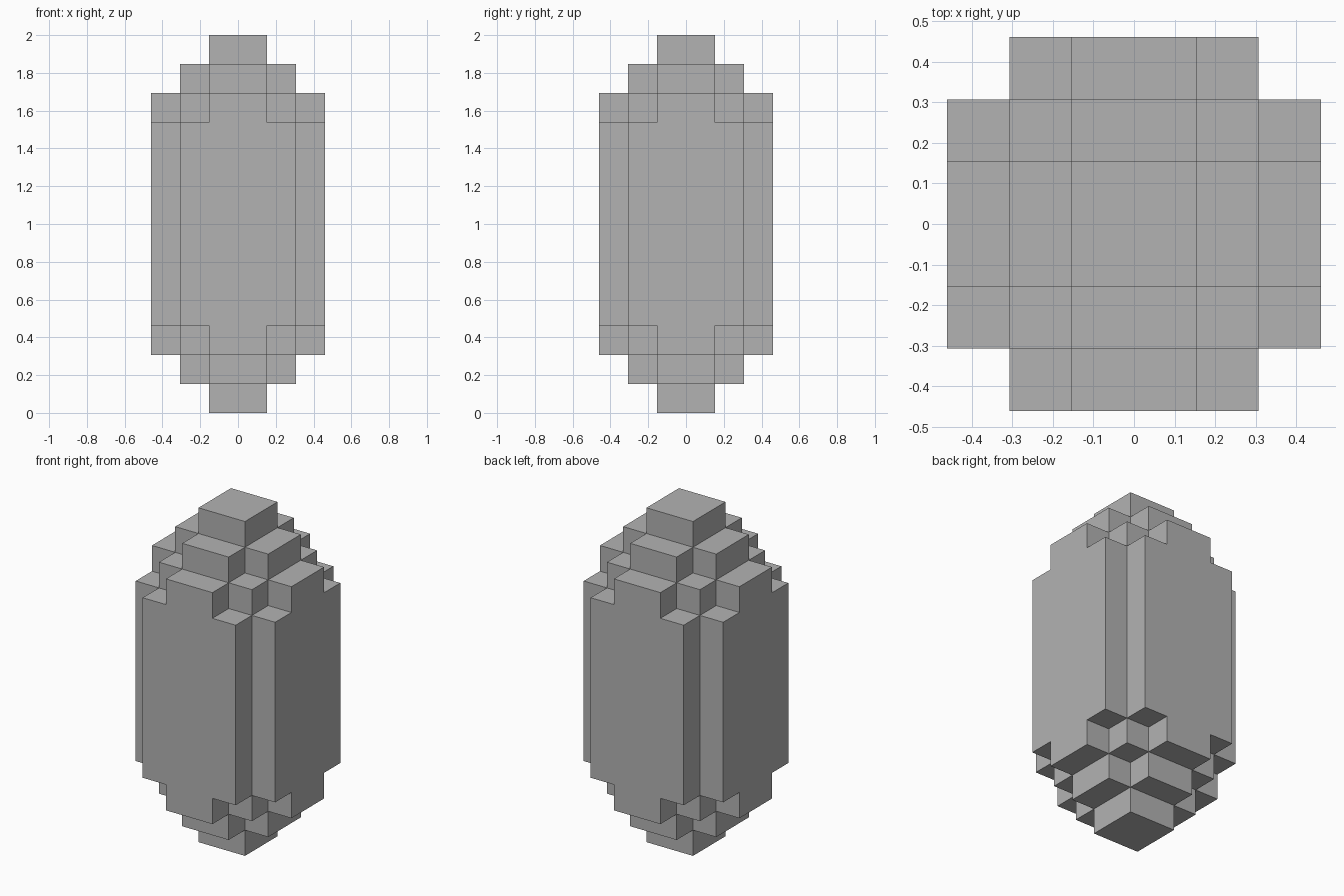
import bpy
import bmesh
from mathutils import Vector

old = bpy.data.objects.get("Cube")
if old:
    bpy.data.objects.remove(old, do_unlink=True)

LAYERS = 13          # blocks in height
HALF = 3             # blocks from the axis to each side
UNIT = 2 / LAYERS    # block size
CAP = 3              # stepped layers at each end


def filled(x, y, z):
    """Block rule: each end steps in evenly along the diagonals."""
    if not (-HALF <= x < HALF and -HALF <= y < HALF and 0 <= z < LAYERS):
        return False
    out_x = x if x >= 0 else -x - 1
    out_y = y if y >= 0 else -y - 1
    cap = max(0, CAP - min(z, LAYERS - 1 - z))
    return out_x + out_y + cap <= CAP


def add_face(bm, cell, axis, side):
    """Add one outer square of a block."""
    u, v = (axis + 1) % 3, (axis + 2) % 3
    corners = []
    for du, dv in ((0, 0), (1, 0), (1, 1), (0, 1)):
        p = Vector(cell)
        p[axis] += max(side, 0)
        p[u] += du
        p[v] += dv
        corners.append(bm.verts.new(p * UNIT))
    bm.faces.new(corners if side > 0 else corners[::-1])


# Stepped block body, outer skin only
bm = bmesh.new()
for x in range(-HALF, HALF):
    for y in range(-HALF, HALF):
        for z in range(LAYERS):
            if not filled(x, y, z):
                continue
            for axis in range(3):
                for side in (-1, 1):
                    near = [x, y, z]
                    near[axis] += side
                    if not filled(*near):
                        add_face(bm, (x, y, z), axis, side)

# Join the squares and merge flat areas
bmesh.ops.remove_doubles(bm, verts=bm.verts[:], dist=UNIT / 100)
bmesh.ops.dissolve_limit(bm, angle_limit=0.01, verts=bm.verts[:], edges=bm.edges[:])
bmesh.ops.recalc_face_normals(bm, faces=bm.faces[:])

mesh = bpy.data.meshes.new("stepped_body")
bm.to_mesh(mesh)
bm.free()
body = bpy.data.objects.new("stepped_body", mesh)
bpy.context.collection.objects.link(body)

# Plain grey material
grey = bpy.data.materials.new("plain_grey")
grey.use_nodes = True
colour = (0.45, 0.45, 0.45, 1)
grey.diffuse_color = colour
for node in grey.node_tree.nodes:
    if node.type == 'BSDF_PRINCIPLED':
        node.inputs["Base Color"].default_value = colour
mesh.materials.append(grey)
